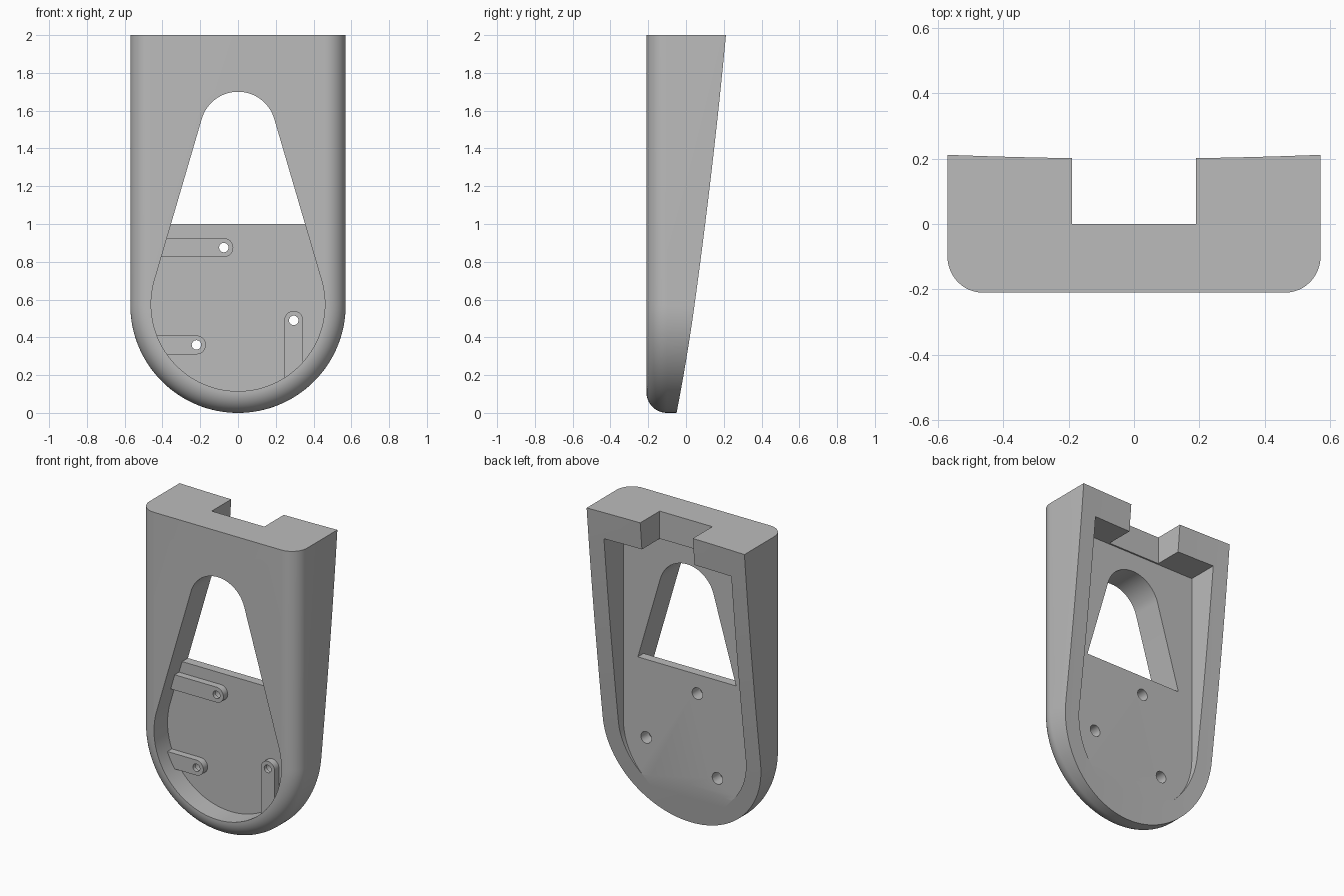
import bpy
import bmesh
import math

cube = bpy.data.objects.get("Cube")
if cube:
    bpy.data.objects.remove(cube)

grey = bpy.data.materials.new("plain grey")
grey.use_nodes = True
COLOR = (0.5, 0.5, 0.5, 1)
grey.diffuse_color = COLOR
grey.node_tree.nodes["Principled BSDF"].inputs["Base Color"].default_value = COLOR

HALF, FILLET = 0.57, 0.11      # body half width, front edge rounding
FRONT, FLOOR = -0.21, -0.01    # front face, rear pocket floor
PLATE = -0.07                  # front face of the mounting plate


def loft(name, loops):
    """Solid through a list of equal-length closed loops."""
    bm = bmesh.new()
    rings = [[bm.verts.new(p) for p in loop] for loop in loops]
    n = len(rings[0])
    for a, b in zip(rings, rings[1:]):
        for i in range(n):
            j = (i + 1) % n
            bm.faces.new((a[i], a[j], b[j], b[i]))
    bm.faces.new(rings[0])
    bm.faces.new(rings[-1])
    bmesh.ops.recalc_face_normals(bm, faces=bm.faces)
    mesh = bpy.data.meshes.new(name)
    bm.to_mesh(mesh)
    bm.free()
    mesh.materials.append(grey)
    obj = bpy.data.objects.new(name, mesh)
    bpy.context.collection.objects.link(obj)
    return obj


def prism(name, outline, y0, y1):
    """Extrude an x-z outline along y."""
    return loft(name, [[(x, y, z) for x, z in outline] for y in (y0, y1)])


def arc(cx, cz, r, start, end, steps):
    angles = [math.radians(start + (end - start) * i / steps) for i in range(steps + 1)]
    return [(cx + r * math.cos(a), cz + r * math.sin(a)) for a in angles]


def shield(half, top):
    """Flat-topped outline with a semicircular bottom."""
    return [(half, top)] + arc(0, HALF, half, 0, -180, 64) + [(-half, top)]


def cut(obj, cutters):
    bpy.context.view_layer.objects.active = obj
    for cutter in cutters:
        mod = obj.modifiers.new("cut", 'BOOLEAN')
        mod.operation, mod.solver, mod.object = 'DIFFERENCE', 'EXACT', cutter
        bpy.ops.object.modifier_apply(modifier=mod.name)


def rear(x, z):
    """Depth of the gently curved rear surface."""
    return -0.05 + 0.155 * z - 0.015 * z * z + 0.035 * x * x


# Body with rounded front edge
loops = []
for i in range(13):
    a = math.radians(90 * i / 12)
    inset = FILLET * (1 - math.sin(a))
    y = FRONT + FILLET * (1 - math.cos(a))
    loops.append([(x, y, z) for x, z in shield(HALF - inset, 2)])
loops.append([(x, 0.4, z) for x, z in shield(HALF, 2)])
body = loft("body", loops)

# Curved rear trimming solid, lofted upward
NX, NZ = 16, 24
levels = []
for k in range(NZ + 1):
    z = -0.1 + 2.2 * k / NZ
    xs = [-0.7 + 1.4 * i / NX for i in range(NX + 1)]
    levels.append([(x, rear(x, z), z) for x in xs] + [(0.7, 0.6, z), (-0.7, 0.6, z)])
rear_trim = loft("rear_trim", levels)

# Rear pocket and top notch
pocket = prism("pocket_cutter", shield(HALF - FILLET, 1.82), FLOOR, 0.5)
notch = prism("notch_cutter", [(-0.19, 1.7), (0.19, 1.7), (0.19, 2.1), (-0.19, 2.1)], 0, 0.5)

# Teardrop recess and the open window above the plate
R, r, CZ, TZ = 0.46, 0.2, 0.575, 1.5
tilt = math.degrees(math.asin((R - r) / (TZ - CZ)))
top_arc = arc(0, TZ, r, tilt, 180 - tilt, 32)
low_arc = arc(0, CZ, R, 180 - tilt, 360 + tilt, 64)
recess = prism("recess_cutter", top_arc + low_arc, -0.4, PLATE)
t = (top_arc[0][1] - 1) / (top_arc[0][1] - low_arc[-1][1])
sill = top_arc[0][0] + t * (low_arc[-1][0] - top_arc[0][0])
window = prism("window_cutter", top_arc + [(-sill, 1), (sill, 1)], -0.4, 0.3)

# Screw bosses: centre, direction toward the wall, length
BOSSES = {
    "upper_boss": (-0.075, 0.875, 180, 0.36),
    "lower_boss": (-0.22, 0.36, 180, 0.23),
    "side_boss": (0.295, 0.49, 270, 0.34),
}
holes, bosses = [], []
for name, (cx, cz, heading, length) in BOSSES.items():
    h = math.radians(heading)
    outline = arc(cx, cz, 0.05, heading + 90, heading + 270, 20)
    dx, dz = length * math.cos(h), length * math.sin(h)
    outline += [(outline[-1][0] + dx, outline[-1][1] + dz),
                (outline[0][0] + dx, outline[0][1] + dz)]
    boss = prism(name, outline, -0.115, PLATE + 0.02)
    bore = prism("bore_cutter", arc(cx, cz, 0.025, 0, 345, 23), -0.4, 0.3)
    sink = prism("sink_cutter", arc(cx, cz, 0.038, 0, 345, 23), -0.09, 0.3)
    cut(boss, [bore, sink])
    bosses.append(boss)
    holes += [bore, sink]

cutters = [rear_trim, pocket, notch, recess, window] + holes
cut(body, cutters)
for cutter in cutters:
    bpy.data.objects.remove(cutter)

# Smooth curves, keep crisp edges
for obj in [body] + bosses:
    bpy.ops.object.select_all(action='DESELECT')
    obj.select_set(True)
    bpy.context.view_layer.objects.active = obj
    bpy.ops.object.shade_smooth_by_angle(angle=math.radians(25))
